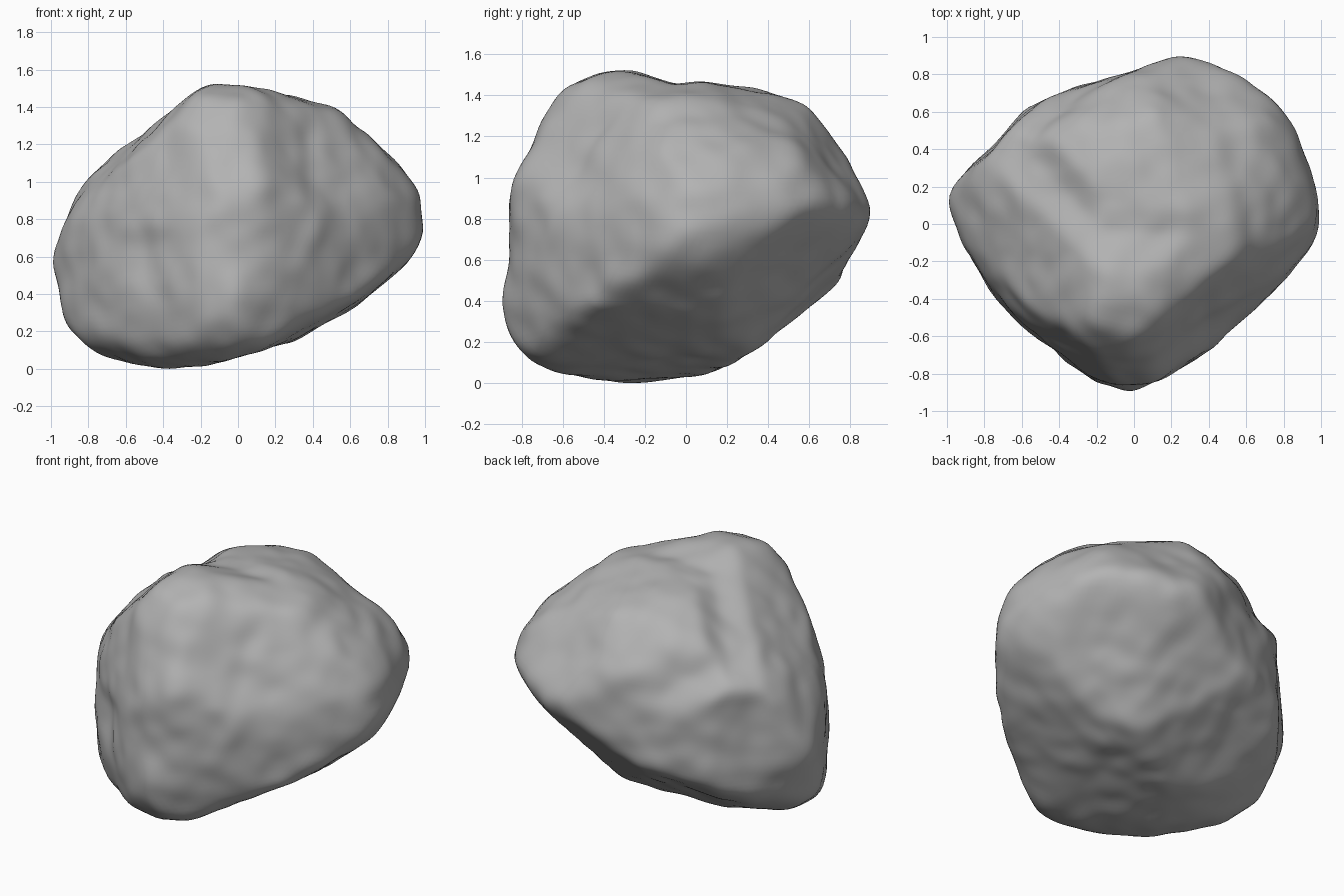
import bpy
import bmesh
from math import sqrt
from mathutils import Vector, noise

cube = bpy.data.objects.get("Cube")
if cube:
    bpy.data.objects.remove(cube, do_unlink=True)

# Outline profiles of the boulder around its middle, counter-clockwise
front = [(1, -.02), (.97, .17), (.87, .37), (.75, .48), (.55, .63), (.2, .71),
         (-.1, .77), (-.3, .72), (-.55, .52), (-.8, .27), (-.88, .08), (-1, -.17),
         (-.95, -.4), (-.9, -.57), (-.8, -.69), (-.4, -.77), (-.1, -.72), (.3, -.6),
         (.7, -.4), (.9, -.22)]
side = [(.9, .05), (.83, .3), (.7, .52), (.6, .6), (.08, .7), (-.05, .68),
        (-.3, .77), (-.55, .7), (-.67, .57), (-.72, .42), (-.84, .2), (-.85, -.12),
        (-.91, -.47), (-.83, -.64), (-.6, -.72), (-.3, -.77), (.1, -.72),
        (.35, -.62), (.62, -.47), (.82, -.17)]
top = [(1, .1), (.92, .3), (.88, .55), (.8, .7), (.6, .8), (.35, .9), (.2, .9),
       (0, .8), (-.3, .72), (-.6, .6), (-.75, .4), (-.98, .2), (-1, .12),
       (-.9, -.12), (-.75, -.35), (-.6, -.58), (-.2, -.83), (-.03, -.9),
       (.05, -.88), (.4, -.66), (.8, -.3), (.97, -.07)]
front_slant = [(1.05, .05), (.91, .23), (.65, .48), (.5, .68), (.33, .74), (0, .73),
               (-.13, .65), (-.31, .63), (-.54, .48), (-.69, .36), (-.77, .21),
               (-.84, -.05), (-.8, -.37), (-.72, -.66), (-.57, -.83), (-.41, -.87),
               (-.19, -.79), (.07, -.73), (.42, -.6), (.71, -.45), (.91, -.25)]
back_slant = [(.79, .07), (.71, .3), (.63, .59), (.49, .77), (.26, .81), (-.35, .76),
              (-.73, .52), (-.91, .33), (-1.05, .07), (-1.05, -.04), (-.91, -.16),
              (-.67, -.33), (-.38, -.57), (.2, -.8), (.58, -.85), (.71, -.79),
              (.81, -.63), (.84, -.31)]
under_slant = [(.84, -.1), (.83, .17), (.69, .3), (.63, .48), (.5, .62), (.35, .76),
               (.09, .77), (-.23, .74), (-.49, .7), (-.66, .53), (-.78, .3),
               (-.81, -.08), (-.71, -.51), (-.6, -.8), (-.46, -.91), (0, -.94),
               (.33, -.93), (.67, -.8), (.76, -.6), (.87, -.4)]


def plane(look):
    """Right and up axes of the plane facing along a direction."""
    look = Vector(look).normalized()
    right = look.cross(Vector((0, 0, 1))).normalized()
    return right, right.cross(look)


drop = sqrt(2 / 3)                  # vertical part of a 30 degree slant
X, Y, Z = Vector((1, 0, 0)), Vector((0, 1, 0)), Vector((0, 0, 1))
PROFILES = [
    ((X, Z), front), ((Y, Z), side), ((X, Y), top),
    (plane((-1, 1, -drop)), front_slant),
    (plane((1, -1, -drop)), back_slant),
    (plane((-1, -1, drop)), under_slant),
]

# Broad flat breaks in the rock: facing and distance from the middle
BREAKS = [
    (Vector((.6, -.66, .45)), .72),     # steep front wall
    (Vector((.52, .55, -.65)), .7),     # undercut nose at the back
]


def reach(direction, axes, outline):
    """Distance along a direction before it leaves the extruded outline."""
    d = Vector((direction.dot(axes[0]), direction.dot(axes[1])))
    if d.length < .001:
        return None
    for i, q in enumerate(outline):
        p, q = Vector(outline[i - 1]), Vector(q)
        if p.cross(d) >= 0 and d.cross(q) >= 0 and p.cross(q) > 0:
            turn = d.cross(q - p)
            if turn > 0:
                return p.cross(q) / turn
    return None


def boulder_radius(direction, sharpness=45):
    """Soft intersection of all extruded outlines and breaks."""
    hits = [reach(direction, axes, outline) for axes, outline in PROFILES]
    hits += [h / n.dot(direction) for n, h in BREAKS if n.dot(direction) > .1]
    total = sum(h ** -sharpness for h in hits if h)
    return total ** (-1 / sharpness)


# Shallow hollows: place, radius, depth
HOLLOWS = [
    ((-.5, -.62, -.15), .16, .04),      # front ledge
    ((.42, -.58, .28), .15, .035),      # front groove
    ((.4, -.45, .52), .1, .02),
    ((-.15, .05, .7), .17, .03),        # dip on top
    ((-.6, .42, .1), .15, .02),         # back left dent
]

# Boulder body, a little oversize to allow for the smoothing
bm = bmesh.new()
bmesh.ops.create_icosphere(bm, subdivisions=6, radius=1)
for v in bm.verts:
    direction = v.co.normalized()
    v.co = direction * boulder_radius(direction) * 1.015
for _ in range(5):
    bmesh.ops.smooth_vert(bm, verts=bm.verts, factor=.5,
                          use_axis_x=True, use_axis_y=True, use_axis_z=True)

# Weathered lumps and hollows
for v in bm.verts:
    out = v.co.normalized()
    lump = .012 * noise.noise(v.co * 3.5) + .012 * noise.noise(v.co * 7 + X)
    for place, radius, depth in HOLLOWS:
        gap = (v.co - Vector(place)).length / radius
        lump -= depth * 2.7 ** (-gap * gap)
    v.co += out * lump

# Rest on the ground
ground = min(v.co.z for v in bm.verts)
bmesh.ops.translate(bm, verts=bm.verts, vec=-ground * Z)

mesh = bpy.data.meshes.new("boulder")
bm.to_mesh(mesh)
bm.free()
boulder = bpy.data.objects.new("boulder", mesh)
bpy.context.collection.objects.link(boulder)

# Stone colour
stone = bpy.data.materials.new("grey stone")
stone.use_nodes = True
grey = (.45, .45, .45, 1)
stone.diffuse_color = grey
for node in stone.node_tree.nodes:
    if node.type == 'BSDF_PRINCIPLED':
        node.inputs["Base Color"].default_value = grey
mesh.materials.append(stone)

bpy.context.view_layer.objects.active = boulder
boulder.select_set(True)
bpy.ops.object.shade_smooth_by_angle(angle=.6)
